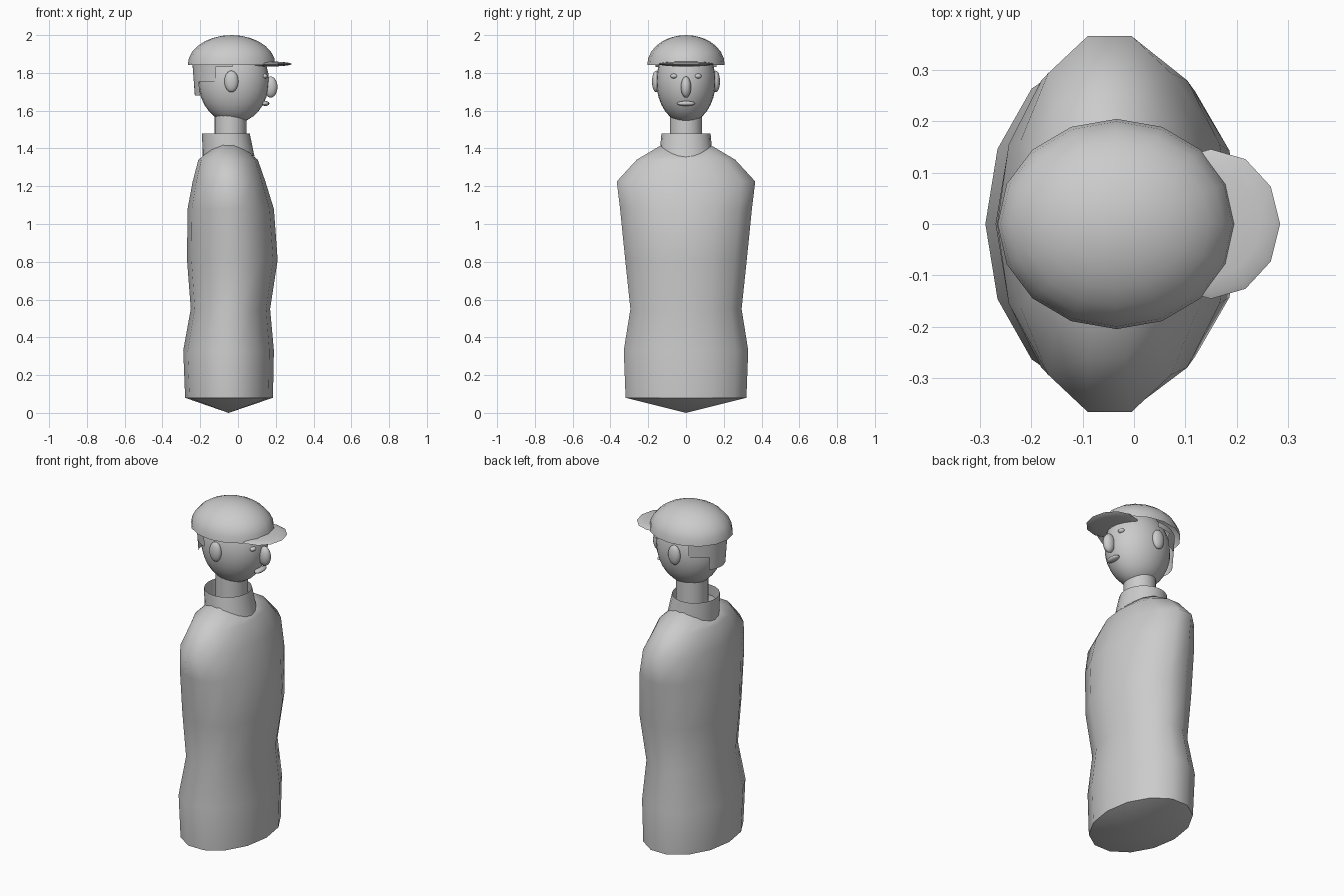
import bpy, bmesh
from math import sin, cos, pi, radians, tau

cube = bpy.data.objects.get("Cube")
if cube:
    bpy.data.objects.remove(cube, do_unlink=True)

grey = bpy.data.materials.new("plain grey")
grey.use_nodes = True
grey.diffuse_color = (0.6, 0.6, 0.6, 1)
grey.node_tree.nodes["Principled BSDF"].inputs["Base Color"].default_value = (0.6, 0.6, 0.6, 1)


def finish(bm, name, angle=60):
    """Turn a bmesh into a smooth-shaded object."""
    bmesh.ops.recalc_face_normals(bm, faces=bm.faces)
    mesh = bpy.data.meshes.new(name)
    bm.to_mesh(mesh)
    bm.free()
    mesh.materials.append(grey)
    ob = bpy.data.objects.new(name, mesh)
    bpy.context.collection.objects.link(ob)
    bpy.ops.object.select_all(action="DESELECT")
    ob.select_set(True)
    bpy.context.view_layer.objects.active = ob
    bpy.ops.object.shade_smooth_by_angle(angle=radians(angle))


def loft(name, rings, sides, bottom=None, top=None):
    """Rings are (z, x_back, x_front, half_width, dip at front and back)."""
    bm = bmesh.new()
    loops = []
    for z, x0, x1, w, dip in rings:
        loop = []
        for i in range(sides):
            a = tau * i / sides
            x = (x0 + x1) / 2 + (x1 - x0) / 2 * cos(a)
            loop.append(bm.verts.new((x, w * sin(a), z - dip * cos(a) ** 2)))
        loops.append(loop)
    for lo, hi in zip(loops, loops[1:]):
        for i in range(sides):
            j = (i + 1) % sides
            bm.faces.new((lo[i], lo[j], hi[j], hi[i]))
    # Close the ends with fans
    for point, loop in ((bottom, loops[0]), (top, loops[-1])):
        if point:
            tip = bm.verts.new(point)
            for i in range(sides):
                bm.faces.new((loop[i], loop[(i + 1) % sides], tip))
    finish(bm, name)


def ellipsoid(name, centre, radii, u=16, v=12):
    bm = bmesh.new()
    bmesh.ops.create_uvsphere(bm, u_segments=u, v_segments=v, radius=1)
    bmesh.ops.scale(bm, vec=radii, verts=bm.verts)
    bmesh.ops.translate(bm, vec=centre, verts=bm.verts)
    finish(bm, name)


# Body with a shallow pointed base and sloping shoulders
loft("body", [
    (0.08, -0.28, 0.185, 0.328, 0),
    (0.33, -0.29, 0.19, 0.338, 0),
    (0.55, -0.25, 0.17, 0.302, 0),
    (0.81, -0.27, 0.21, 0.33, 0),
    (1.08, -0.267, 0.19, 0.358, 0),
    (1.225, -0.24, 0.145, 0.376, 0),
    (1.34, -0.21, 0.105, 0.268, 0),
    (1.42, -0.185, 0.08, 0.135, 0.06),
], 14, bottom=(-0.05, 0, 0), top=(-0.05, 0, 1.41))

# Neck and open collar
loft("neck", [(1.38, -0.125, 0.045, 0.086, 0), (1.58, -0.125, 0.045, 0.086, 0)], 20)
loft("collar", [(1.415, -0.188, 0.088, 0.136, 0.06), (1.48, -0.19, 0.062, 0.13, 0)], 20)

# Head and face
ellipsoid("head", (-0.023, 0, 1.755), (0.187, 0.157, 0.222), 24, 16)
ellipsoid("nose", (0.173, 0, 1.725), (0.036, 0.027, 0.056))
ellipsoid("mouth", (0.145, 0, 1.638), (0.021, 0.048, 0.013))
for side, s in (("left", 1), ("right", -1)):
    ellipsoid(side + "_ear", (-0.035, s * 0.158, 1.755), (0.037, 0.022, 0.057))
    ellipsoid(side + "_eye", (0.14, s * 0.063, 1.783), (0.017, 0.02, 0.013))

# Hair: a thin band round the back, cut in steps
bm = bmesh.new()


def hair_point(a, z):
    r = 1 - 0.35 * (1.86 - z)
    return bm.verts.new((-0.03 - 0.212 * r * cos(a), 0.163 * r * sin(a), z))


steps = 36
for i in range(steps):
    a0, a1 = (-pi / 2 + pi * k / steps for k in (i, i + 1))
    mid = abs(a0 + a1) / 2
    low = 1.68 if mid < 0.5 else 1.755 if mid < 1.13 else 1.83
    bm.faces.new((hair_point(a0, low), hair_point(a1, low),
                  hair_point(a1, 1.86), hair_point(a0, 1.86)))
bmesh.ops.remove_doubles(bm, verts=bm.verts, dist=0.0005)
finish(bm, "hair")

# Cap dome
dome = []
for k in range(7):
    t = pi / 2 * k / 7
    dome.append((1.843 + 0.157 * sin(t), -0.034 - 0.232 * cos(t),
                 -0.034 + 0.232 * cos(t), 0.205 * cos(t), 0))
loft("cap_dome", dome, 16, top=(-0.034, 0, 2.0))

# Cap peak
ellipsoid("cap_peak", (0.15, 0, 1.847), (0.135, 0.146, 0.014), 12, 8)
